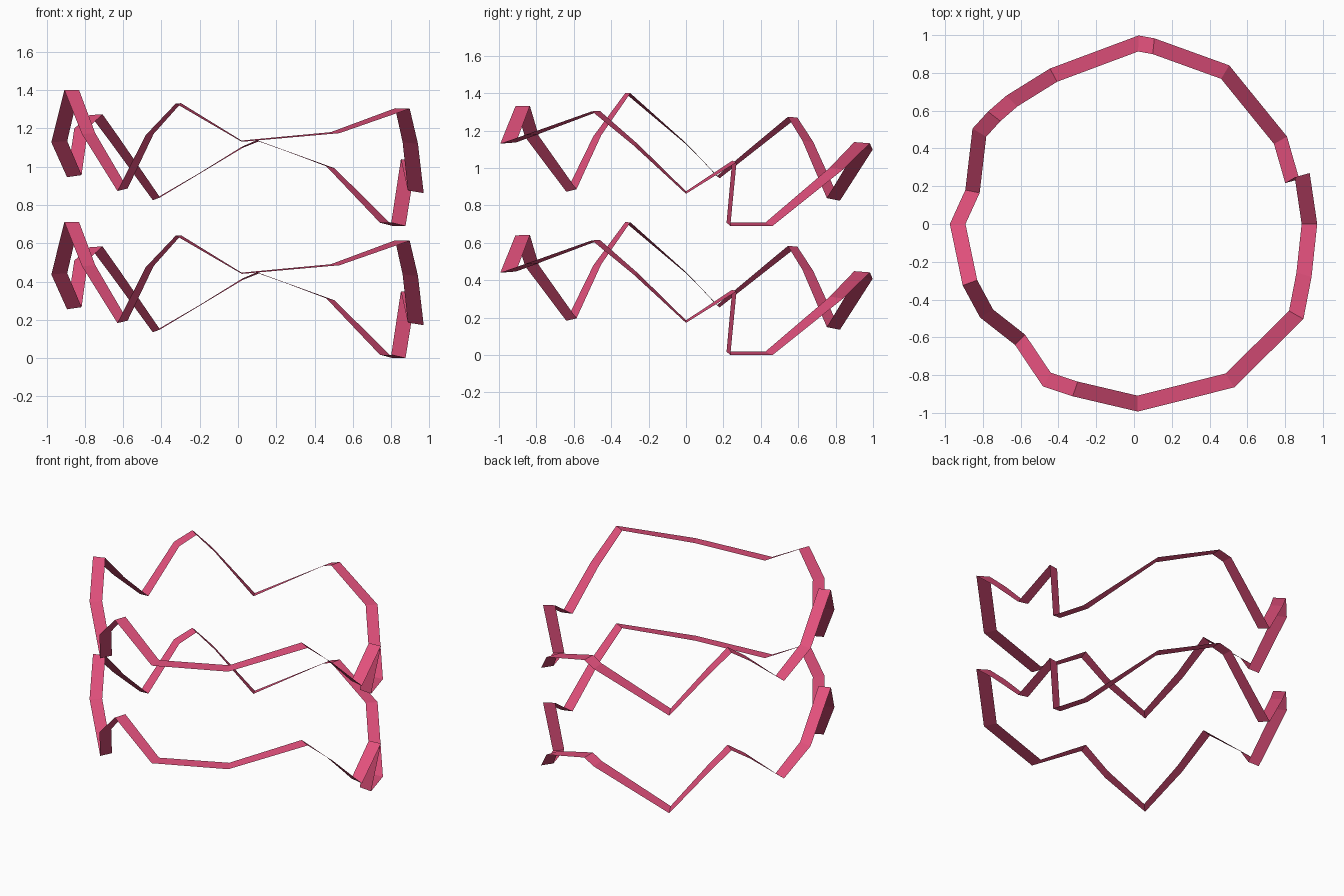
import bpy

RING_GAP = 0.69      # height between the two rings
INNER = 0.915        # inner edge as a fraction of the outer edge

# Outer edge of one wavy ring, counter-clockwise from +x
path = [
    (0.97, 0.00, 0.172), (0.93, 0.27, 0.34), (0.875, 0.237, 0.0),
    (0.81, 0.463, 0.0), (0.504, 0.84, 0.302), (0.108, 0.983, 0.442),
    (0.024, 0.998, 0.408), (-0.445, 0.823, 0.135), (-0.675, 0.68, 0.45),
    (-0.773, 0.595, 0.58), (-0.855, 0.505, 0.51), (-0.893, 0.18, 0.255),
    (-0.975, 0.00, 0.437), (-0.907, -0.325, 0.71), (-0.815, -0.495, 0.48),
    (-0.63, -0.64, 0.183), (-0.482, -0.86, 0.475), (-0.325, -0.912, 0.64),
    (0.02, -0.993, 0.44), (0.53, -0.865, 0.485), (0.897, -0.503, 0.613),
    (0.94, -0.28, 0.43),
]

pink = bpy.data.materials.new("pink")
pink.diffuse_color = (0.75, 0.08, 0.2, 1)


def wavy_ring(name, lift):
    """Flat ribbon between the outer path and its copy shrunk inward."""
    n = len(path)
    outer = list(path)
    inner = [(x * INNER, y * INNER, 0.7 + (z - 0.7) * 0.975) for x, y, z in path]
    faces = [(i, (i + 1) % n, n + (i + 1) % n, n + i) for i in range(n)]
    mesh = bpy.data.meshes.new(name)
    mesh.from_pydata(outer + inner, [], faces)
    mesh.materials.append(pink)
    ring = bpy.data.objects.new(name, mesh)
    ring.location.z = lift
    bpy.context.collection.objects.link(ring)


# Two identical rings, one above the other
for name, lift in (("lower_wavy_ring", 0.0), ("upper_wavy_ring", RING_GAP)):
    wavy_ring(name, lift)
